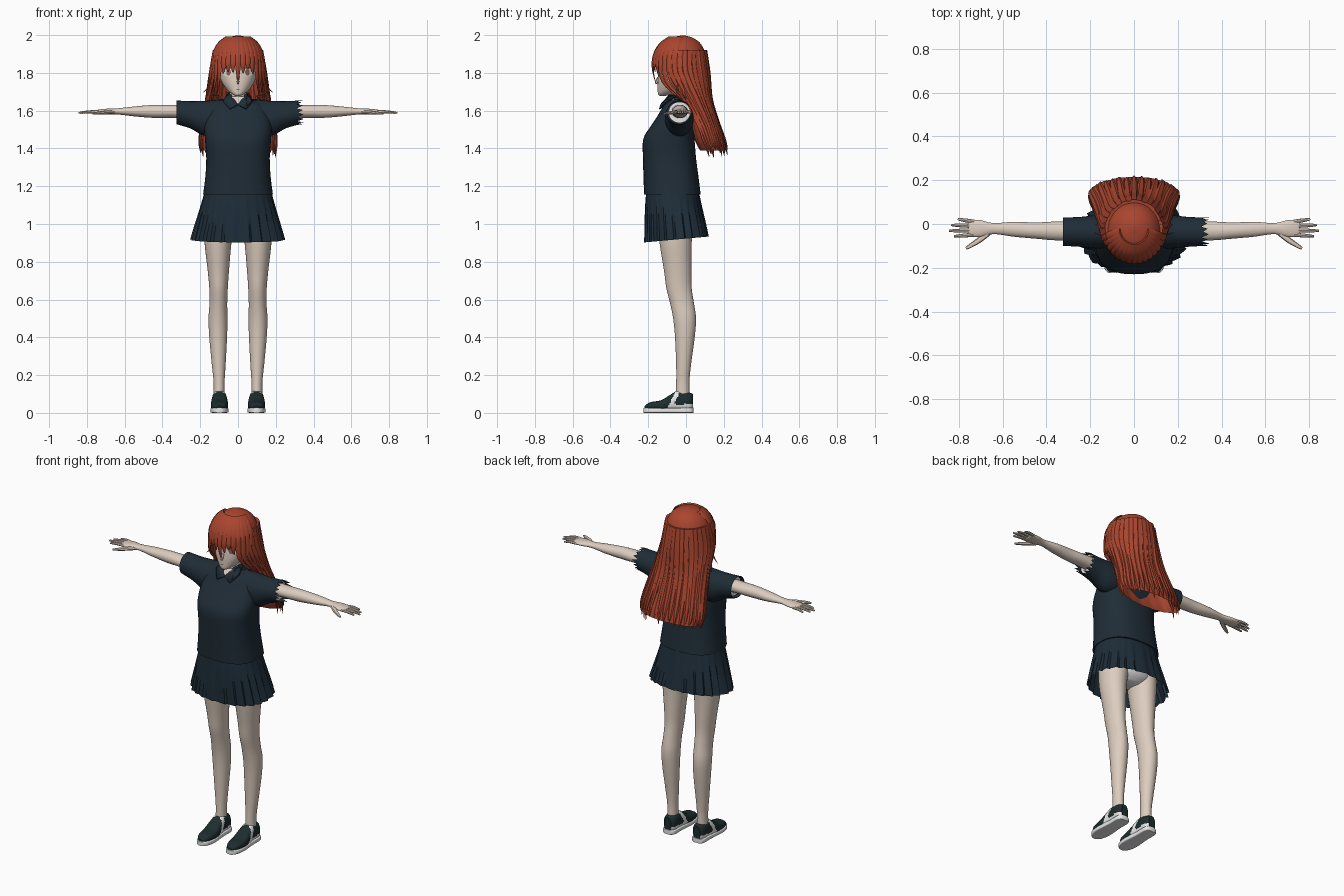
import bpy, bmesh, math, random
from mathutils import Vector

random.seed(4)
cube = bpy.data.objects.get("Cube")
if cube:
    bpy.data.objects.remove(cube, do_unlink=True)
made = []


def material(name, *rgb):
    mat = bpy.data.materials.new(name)
    mat.use_nodes = True
    mat.diffuse_color = (*rgb, 1)
    mat.node_tree.nodes["Principled BSDF"].inputs["Base Color"].default_value = (*rgb, 1)
    return mat


skin = material("skin", .72, .61, .52)
red_hair = material("red_hair", .40, .06, .028)
navy = material("navy_cloth", .014, .026, .038)
skirt_navy = material("skirt_navy", .013, .026, .04)
dark_leather = material("dark_leather", .012, .026, .027)
white = material("white", .82, .82, .82)
iris_brown = material("iris_brown", .3, .13, .08)
lash_dark = material("lash_dark", .05, .015, .01)
lip_pink = material("lip_pink", .35, .13, .1)


def finish(bm, name, mats, s=1, rule=None):
    """Turn a bmesh into an object; s = -1 mirrors it to the other side."""
    for v in bm.verts:
        v.co.x *= s
    bmesh.ops.recalc_face_normals(bm, faces=bm.faces)
    if rule:
        for f in bm.faces:
            f.material_index = rule(f.calc_center_median())
    mesh = bpy.data.meshes.new(name)
    bm.to_mesh(mesh)
    bm.free()
    for m in mats:
        mesh.materials.append(m)
    ob = bpy.data.objects.new(name, mesh)
    bpy.context.collection.objects.link(ob)
    made.append(ob)
    return ob


def spline(rows, k):
    """Catmull-Rom resampling of rows of numbers."""
    out, last = [], len(rows) - 1
    for i in range(last):
        p = rows[max(i - 1, 0)], rows[i], rows[i + 1], rows[min(i + 2, last)]
        for j in range(k):
            t = j / k
            out.append(tuple(.5 * (2*b + (c - a)*t + (2*a - 5*b + 4*c - d)*t*t + (3*b - a - 3*c + d)*t**3)
                             for a, b, c, d in zip(*p)))
    return out + [tuple(rows[-1])]


def bridge(bm, rings, caps=(True, True)):
    n = len(rings[0])
    for r, q in zip(rings, rings[1:]):
        for i in range(n):
            bm.faces.new((r[i], r[(i + 1) % n], q[(i + 1) % n], q[i]))
    for ring, cap in zip((rings[0], rings[-1]), caps):
        if cap:
            bm.faces.new(ring)


def section(row, ang, e=2, f=1):
    """Point on a superellipse given as (t, a centre, a radius, b low, b high)."""
    t, ca, ra, lo, hi = row
    c, s = math.cos(ang), math.sin(ang)
    a = ca + ra * f * math.copysign(abs(c) ** (2 / e), c)
    b = (lo + hi) / 2 + (hi - lo) / 2 * f * math.copysign(abs(s) ** (2 / e), s)
    return t, a, b


def loft(name, axis, rows, mats, s=1, n=32, e=2, k=4, ripple=None, edit=None, caps=(True, True), rule=None):
    bm = bmesh.new()
    rings = []
    for row in spline(rows, k):
        ring = []
        for i in range(n):
            ang = math.tau * i / n
            t, a, b = section(row, ang, e, ripple(ang, row[0]) if ripple else 1)
            ring.append(bm.verts.new({"x": (t, a, b), "y": (a, t, b), "z": (a, b, t)}[axis]))
        rings.append(ring)
    bridge(bm, rings, caps)
    if edit:
        edit(bm)
    return finish(bm, name, mats, s, rule)


def at(rows, t):
    """Interpolated section at height t."""
    fine = spline(rows, 6)
    t = min(max(t, fine[0][0]), fine[-1][0])
    for p, q in zip(fine, fine[1:]):
        if p[0] <= t <= q[0]:
            u = (t - p[0]) / max(q[0] - p[0], 1e-6)
            return tuple(a + (b - a) * u for a, b in zip(p, q))
    return fine[-1]


def strand(bm, pts, w, d, out=None, tip=.08, n=6):
    """Tapered flattened tube; out is the direction its flat side faces."""
    pts = [Vector(p) for p in spline(pts, 4)]
    rings, last = [], len(pts) - 1
    for i, p in enumerate(pts):
        tan = (pts[min(i + 1, last)] - pts[max(i - 1, 0)]).normalized()
        face = out or Vector((p.x, p.y + .02, 0))
        side = tan.cross(face).normalized()
        nor = side.cross(tan).normalized()
        f = tip + (1 - tip) * (1 - (i / last) ** 3)
        rings.append([bm.verts.new(p + side * w * f * math.cos(math.tau * j / n)
                                   + nor * d * f * math.sin(math.tau * j / n)) for j in range(n)])
    bridge(bm, rings)


# Head and neck
HEAD = [(1.678, 0, .012, -.14, -.11), (1.688, 0, .032, -.148, -.07), (1.71, 0, .058, -.15, -.01),
        (1.75, 0, .086, -.15, .04), (1.8, 0, .102, -.147, .07), (1.86, 0, .11, -.15, .08),
        (1.93, 0, .095, -.12, .07), (1.97, 0, .05, -.07, .04)]
loft("head", "z", HEAD, [skin], e=2.2)
loft("neck", "z", [(1.6, 0, .055, -.09, .02), (1.66, 0, .045, -.085, .015), (1.74, 0, .045, -.08, .02)], [skin])
bm = bmesh.new()
strand(bm, [(0, -.143, 1.775), (0, -.153, 1.757), (0, -.16, 1.742)], .01, .009, Vector((1, 0, 0)), .4)
finish(bm, "nose", [skin])


def face_plate(name, x, z, rx, rz, off, mat):
    def point(px, pz):
        _, _, ra, lo, hi = at(HEAD, pz)
        y = (lo + hi) / 2 - (hi - lo) / 2 * (1 - min(abs(px / ra), 1) ** 2.2) ** (1 / 2.2)
        return bm.verts.new((px, y - off, pz))
    bm = bmesh.new()
    mid, n = point(x, z), 20
    rim = [point(x + rx * math.cos(math.tau * i / n), z + rz * math.sin(math.tau * i / n)) for i in range(n)]
    for i in range(n):
        bm.faces.new((mid, rim[i], rim[(i + 1) % n]))
    finish(bm, name, [mat])


# Face details
for s, label in ((1, "left"), (-1, "right")):
    face_plate(label + "_eye_white", s * .052, 1.803, .027, .022, .002, white)
    face_plate(label + "_iris", s * .05, 1.803, .012, .018, .004, iris_brown)
    face_plate(label + "_lash", s * .053, 1.826, .029, .004, .005, lash_dark)
face_plate("mouth", 0, 1.713, .012, .0025, .002, lip_pink)

# Hair shell, open around the face
HAIR = [(1.39, 0, .195, .075, .215), (1.45, 0, .2, .045, .2), (1.54, 0, .182, .02, .165),
        (1.64, 0, .163, -.03, .132), (1.72, 0, .148, -.14, .12), (1.82, 0, .138, -.172, .113),
        (1.9, 0, .126, -.162, .103), (1.955, 0, .097, -.128, .077), (1.985, 0, .058, -.085, .038),
        (1.998, 0, .01, -.025, -.005)]


def open_face(bm):
    gone = []
    for f in bm.faces:
        c = f.calc_center_median()
        if 1.62 < c.z < 1.86 and c.y < -.05:
            gone.append(f)
    bmesh.ops.delete(bm, geom=gone, context="FACES")


loft("hair_shell", "z", HAIR, [red_hair], n=64, edit=open_face, caps=(False, True),
     ripple=lambda a, z: 1 + .02 * math.cos(16 * a) * min(1, max(0, (1.9 - z) * 3)))


def lock(bm, deg, heights, w, d, off):
    pts = []
    for z in heights:
        _, x, y = section(at(HAIR, z), math.radians(deg))
        grow = Vector((x, y + .02, 0)).normalized() * off
        pts.append((x + grow.x, y + grow.y, z))
    strand(bm, pts, w, d)


# Long locks down the back, two layers
bm = bmesh.new()
for i in range(23):
    deg = -20 + i * 220 / 22
    end = random.uniform(1.35, 1.4)
    lock(bm, deg, (1.92, 1.8, 1.66, 1.54, 1.44, end), .023, .012, random.uniform(0, .006))
finish(bm, "back_locks", [red_hair])

# Fringe and cheek locks
bm = bmesh.new()
for i in range(15):
    d = -77 + i * 11
    if abs(d) < 5:
        end = 1.755
    elif abs(d) < 42:
        end = random.uniform(1.785, 1.82)
    else:
        end = random.uniform(1.64, 1.68)
    lock(bm, 270 + d, (1.985, 1.955, 1.91, 1.86, (1.86 + end) / 2, end), .021, .009, .004)
for s in (1, -1):
    strand(bm, [(s * .125, -.06, 1.82), (s * .145, -.05, 1.74), (s * .185, -.04, 1.695)], .007, .005)
    strand(bm, [(s * .125, -.03, 1.8), (s * .15, -.02, 1.72), (s * .175, 0, 1.66)], .012, .007)
finish(bm, "fringe", [red_hair])

# Shirt body and collar
loft("shirt_body", "z", [
    (1.155, 0, .185, -.222, .078), (1.25, 0, .173, -.225, .066), (1.35, 0, .168, -.228, .053),
    (1.45, 0, .175, -.226, .045), (1.52, 0, .178, -.185, .04), (1.58, 0, .165, -.146, .038),
    (1.63, 0, .135, -.118, .032), (1.66, 0, .075, -.095, .024)], [navy], n=48, e=2.5)
bm = bmesh.new()
bm.faces.new([bm.verts.new(p) for p in ((-.034, -.1, 1.675), (0, -.132, 1.632), (.034, -.1, 1.675))])
finish(bm, "open_neckline", [skin])
for s, label in ((1, "left"), (-1, "right")):
    bm = bmesh.new()
    bm.faces.new([bm.verts.new(p) for p in ((0, -.135, 1.635), (.045, -.143, 1.61), (.08, -.1, 1.65),
                                            (.06, -.03, 1.69), (.036, -.09, 1.685))])
    ob = finish(bm, label + "_collar_flap", [navy], s)
    ob.modifiers.new("thickness", "SOLIDIFY").thickness = .006


def back_only(bm):
    bmesh.ops.delete(bm, geom=[f for f in bm.faces if f.calc_center_median().y < -.06], context="FACES")


loft("collar_band", "z", [(1.645, 0, .08, -.095, .04), (1.695, 0, .058, -.09, .025)], [navy],
     edit=back_only, caps=(False, False))


def tear(bm):
    """Ragged hem on one sleeve."""
    for i, v in enumerate(v for v in bm.verts if v.co.x > .324):
        v.co.x += random.uniform(.008, .024) if i % 2 else random.uniform(-.026, -.004)


# Pleated skirt, knife pleats growing towards the hem
def pleat(a, z):
    return 1 + .07 * (a * 24 / math.tau % 1 - .5) * min(1, (1.18 - z) * 5)


def tilt_hem(bm):
    for v in bm.verts:
        v.co.z += .1 * (v.co.y + .05) * max(0, (1.1 - v.co.z) / .2)


loft("pleated_skirt", "z", [(1.18, 0, .174, -.21, .066), (1.08, 0, .2, -.216, .085), (.918, 0, .245, -.218, .115)],
     [skirt_navy], n=120, e=2.3, ripple=pleat, edit=tilt_hem, caps=(True, False))
loft("under_shorts", "z", [(.94, 0, .06, -.1, .0), (.98, 0, .15, -.15, .04), (1.08, 0, .165, -.165, .055),
                           (1.15, 0, .15, -.15, .05)], [white])


def shoe_colour(c):
    stripe = abs(c.y + .075 - (c.z - .05) * .5) < .012
    return 1 if stripe or (c.y > -.085 and c.z < .045) else 0


# Limbs and shoes, mirrored
for s, label in ((1, "left"), (-1, "right")):
    loft(label + "_sleeve", "x", [
        (.06, -.035, .075, 1.48, 1.66), (.17, -.036, .076, 1.465, 1.652), (.25, -.036, .068, 1.505, 1.65),
        (.325, -.035, .065, 1.528, 1.654)], [navy], s, caps=(True, False), edit=tear if s > 0 else None)
    loft(label + "_sleeve_lining", "x", [(.26, -.035, .056, 1.53, 1.637), (.306, -.035, .058, 1.535, 1.647)],
         [white], s)
    loft(label + "_arm", "x", [
        (.2, -.034, .042, 1.555, 1.635), (.35, -.032, .043, 1.562, 1.63), (.45, -.03, .037, 1.562, 1.63),
        (.55, -.024, .034, 1.57, 1.622), (.64, -.021, .025, 1.58, 1.612), (.7, -.021, .038, 1.58, 1.61),
        (.745, -.02, .038, 1.582, 1.604), (.757, -.02, .034, 1.587, 1.6)], [skin], s)
    bm = bmesh.new()
    for y, tip_x, tip_y in ((-.049, .822, -.056), (-.029, .845, -.031), (-.009, .835, -.005), (.01, .805, .022)):
        strand(bm, [(.73, y, 1.593), ((.73 + tip_x) / 2, (y + tip_y) / 2, 1.594), (tip_x, tip_y, 1.588)],
               .0095, .0085, Vector((0, 0, 1)), .5, 8)
    strand(bm, [(.655, -.03, 1.594), (.705, -.072, 1.59), (.768, -.112, 1.584)],
           .014, .011, Vector((0, 0, 1)), .4, 8)
    finish(bm, label + "_fingers", [skin], s)

    loft(label + "_leg", "z", [
        (.06, .1, .03, -.056, .02), (.16, .1, .029, -.052, .018), (.25, .102, .036, -.052, .026),
        (.4, .105, .047, -.058, .046), (.5, .106, .05, -.068, .053), (.58, .104, .047, -.084, .042),
        (.66, .103, .049, -.104, .03), (.75, .104, .056, -.116, .028), (.9, .106, .071, -.14, .03),
        (1.02, .1, .08, -.15, .04)], [skin], s)
    loft(label + "_shoe_sole", "y", [
        (-.225, .098, .016, 0, .026), (-.205, .098, .036, 0, .027), (-.15, .098, .048, 0, .026),
        (-.05, .098, .041, 0, .027), (.02, .098, .04, 0, .028), (.04, .098, .022, 0, .028)], [white], s, e=6)
    loft(label + "_shoe_upper", "y", [
        (-.22, .098, .014, .02, .036), (-.19, .098, .037, .015, .056), (-.13, .098, .046, .01, .068),
        (-.08, .098, .043, .01, .098), (-.04, .098, .039, .01, .118), (.015, .098, .038, .01, .108),
        (.037, .098, .022, .015, .1)], [dark_leather, white], s, n=40, e=2.6, k=6, rule=shoe_colour)

# Smooth shading that keeps sharp edges
bpy.ops.object.select_all(action="DESELECT")
for ob in made:
    ob.select_set(True)
bpy.context.view_layer.objects.active = made[0]
bpy.ops.object.shade_smooth_by_angle(angle=math.radians(40))
